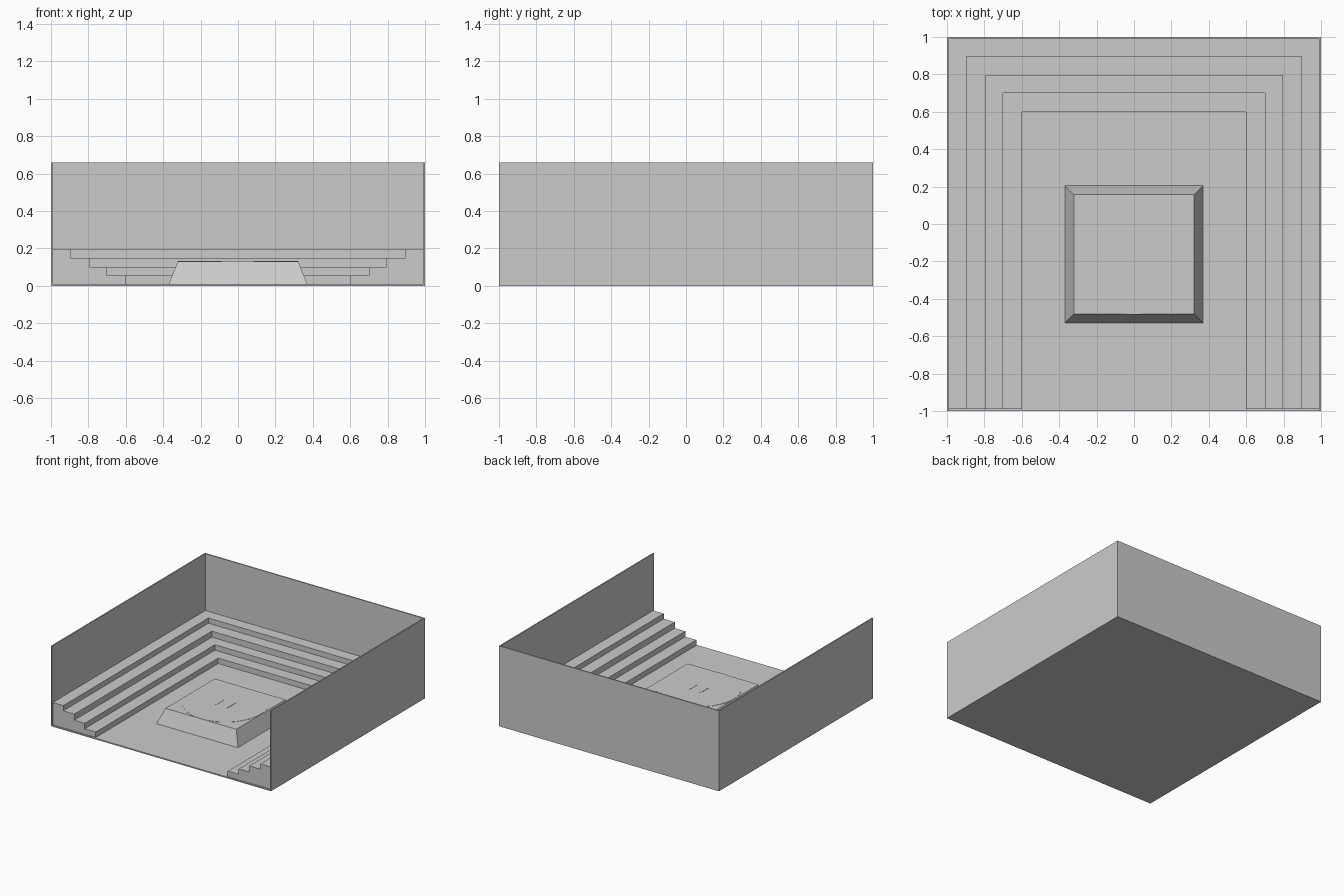
import bpy, bmesh

cube = bpy.data.objects.get("Cube")
if cube:
    bpy.data.objects.remove(cube, do_unlink=True)

grey = bpy.data.materials.new("plain_grey")
grey.use_nodes = True
colour = (0.6, 0.6, 0.6, 1)
grey.diffuse_color = colour
grey.node_tree.nodes["Principled BSDF"].inputs["Base Color"].default_value = colour


def finish(name, bm):
    bmesh.ops.recalc_face_normals(bm, faces=bm.faces)
    mesh = bpy.data.meshes.new(name)
    bm.to_mesh(mesh)
    bm.free()
    mesh.materials.append(grey)
    obj = bpy.data.objects.new(name, mesh)
    bpy.context.collection.objects.link(obj)
    return obj


def box(name, lo, hi, inset=0):
    """Box between two corners; inset narrows its top."""
    bm = bmesh.new()
    bmesh.ops.create_cube(bm, size=1)
    for v in bm.verts:
        top = v.co.z > 0
        v.co = [(a + b) / 2 + (b - a) * c for a, b, c in zip(lo, hi, v.co)]
        if top:
            mid = [(a + b) / 2 for a, b in zip(lo, hi)]
            v.co.x += inset if v.co.x < mid[0] else -inset
            v.co.y += inset if v.co.y < mid[1] else -inset
    return finish(name, bm)


def u_sweep(name, profile, front):
    """Mitred sweep of a (distance, height) profile around three sides."""
    bm = bmesh.new()
    rings = []
    for sx, back in ((-1, False), (-1, True), (1, True), (1, False)):
        rings.append([bm.verts.new((sx * d, d if back else front, z))
                      for d, z in profile])
    n = len(profile)
    for a, b in zip(rings, rings[1:]):
        for i in range(n):
            j = (i + 1) % n
            bm.faces.new((a[i], a[j], b[j], b[i]))
    bm.faces.new(rings[0])
    bm.faces.new(rings[-1])
    return finish(name, bm)


# Floor and three-sided wall
FLOOR = 0.01
box("floor", (-0.99, -1, 0), (0.99, 0.99, FLOOR))
u_sweep("walls", [(0.99, 0), (1, 0), (1, 0.66), (0.99, 0.66)], -1)

# Seating terraces rising toward the walls
steps = [(0.6, 0.055), (0.7, 0.1), (0.795, 0.15), (0.895, 0.193)]
profile = [(0.99, FLOOR)]
height = FLOOR
for distance, top in steps:
    profile += [(distance, height), (distance, top)]
    height = top
profile.append((0.99, height))
u_sweep("terraces", profile, -0.99)

# Central platform with sloping sides
TOP = 0.13
box("platform", (-0.37, -0.53, FLOOR), (0.37, 0.205, TOP), 0.048)

# Nearly flush round mat and its two centre marks
bm = bmesh.new()
bmesh.ops.create_cone(bm, cap_ends=True, segments=48, radius1=0.32,
                      radius2=0.32, depth=0.002)
mat = finish("round_mat", bm)
mat.location = (0, -0.165, TOP + 0.001)
for side, x in (("right", -0.05), ("left", 0.05)):
    box(side + "_centre_mark", (x - 0.006, -0.215, TOP + 0.002),
        (x + 0.006, -0.115, TOP + 0.004))
